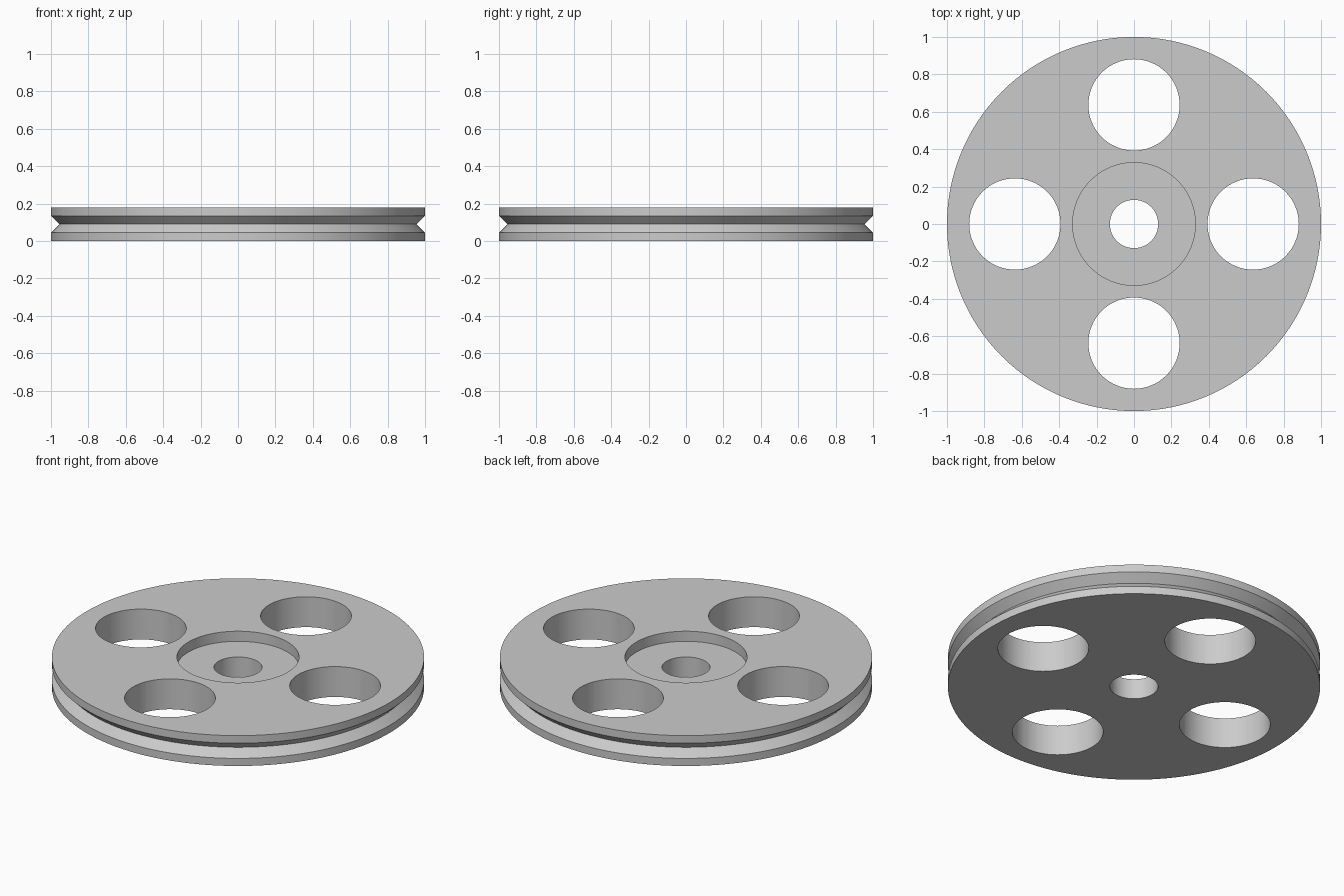
import bpy
import bmesh
import math

cube = bpy.data.objects.get("Cube")
if cube:
    bpy.data.objects.remove(cube, do_unlink=True)

SEGMENTS = 128
HEIGHT = 0.18
HOLE_RADIUS = 0.244
HOLE_OFFSET = 0.637

grey = bpy.data.materials.new("light grey")
grey.use_nodes = True
colour = (0.6, 0.6, 0.6, 1)
grey.diffuse_color = colour
grey.node_tree.nodes["Principled BSDF"].inputs["Base Color"].default_value = colour


def add_object(name, bm):
    bmesh.ops.recalc_face_normals(bm, faces=bm.faces)
    mesh = bpy.data.meshes.new(name)
    bm.to_mesh(mesh)
    bm.free()
    mesh.materials.append(grey)
    obj = bpy.data.objects.new(name, mesh)
    bpy.context.collection.objects.link(obj)
    return obj


def lathe(name, profile):
    """Revolve a closed (radius, height) outline around the z axis."""
    bm = bmesh.new()
    verts = [bm.verts.new((r, 0, z)) for r, z in profile]
    edges = [bm.edges.new((a, b)) for a, b in zip(verts, verts[1:] + verts[:1])]
    bmesh.ops.spin(bm, geom=verts + edges, cent=(0, 0, 0), axis=(0, 0, 1),
                   angle=math.tau, steps=SEGMENTS, use_duplicate=False)
    bmesh.ops.remove_doubles(bm, verts=bm.verts, dist=1e-5)
    return add_object(name, bm)


# Wheel with V-groove rim, central bore and recessed hub on top
wheel = lathe("pulley_wheel", [
    (0.129, 0), (1, 0), (1, 0.045), (0.955, 0.09), (1, 0.135), (1, HEIGHT),
    (0.328, HEIGHT), (0.328, 0.12), (0.129, 0.12),
])

# Four round through holes
bm = bmesh.new()
for i in range(4):
    angle = i * math.tau / 4
    ring = bmesh.ops.create_cone(
        bm, cap_ends=True, segments=64, radius1=HOLE_RADIUS,
        radius2=HOLE_RADIUS, depth=HEIGHT * 3)["verts"]
    bmesh.ops.translate(bm, verts=ring, vec=(
        HOLE_OFFSET * math.cos(angle), HOLE_OFFSET * math.sin(angle), HEIGHT / 2))
cutter = add_object("hole_cutter", bm)
cutter.hide_render = True

cut = wheel.modifiers.new("holes", 'BOOLEAN')
cut.operation = 'DIFFERENCE'
cut.solver = 'EXACT'
cut.object = cutter

for obj in bpy.context.selected_objects:
    obj.select_set(False)
wheel.select_set(True)
bpy.context.view_layer.objects.active = wheel
bpy.ops.object.modifier_apply(modifier=cut.name)
bpy.data.objects.remove(cutter, do_unlink=True)

# Smooth walls, crisp rims
bpy.ops.object.shade_smooth_by_angle(angle=math.radians(30))
